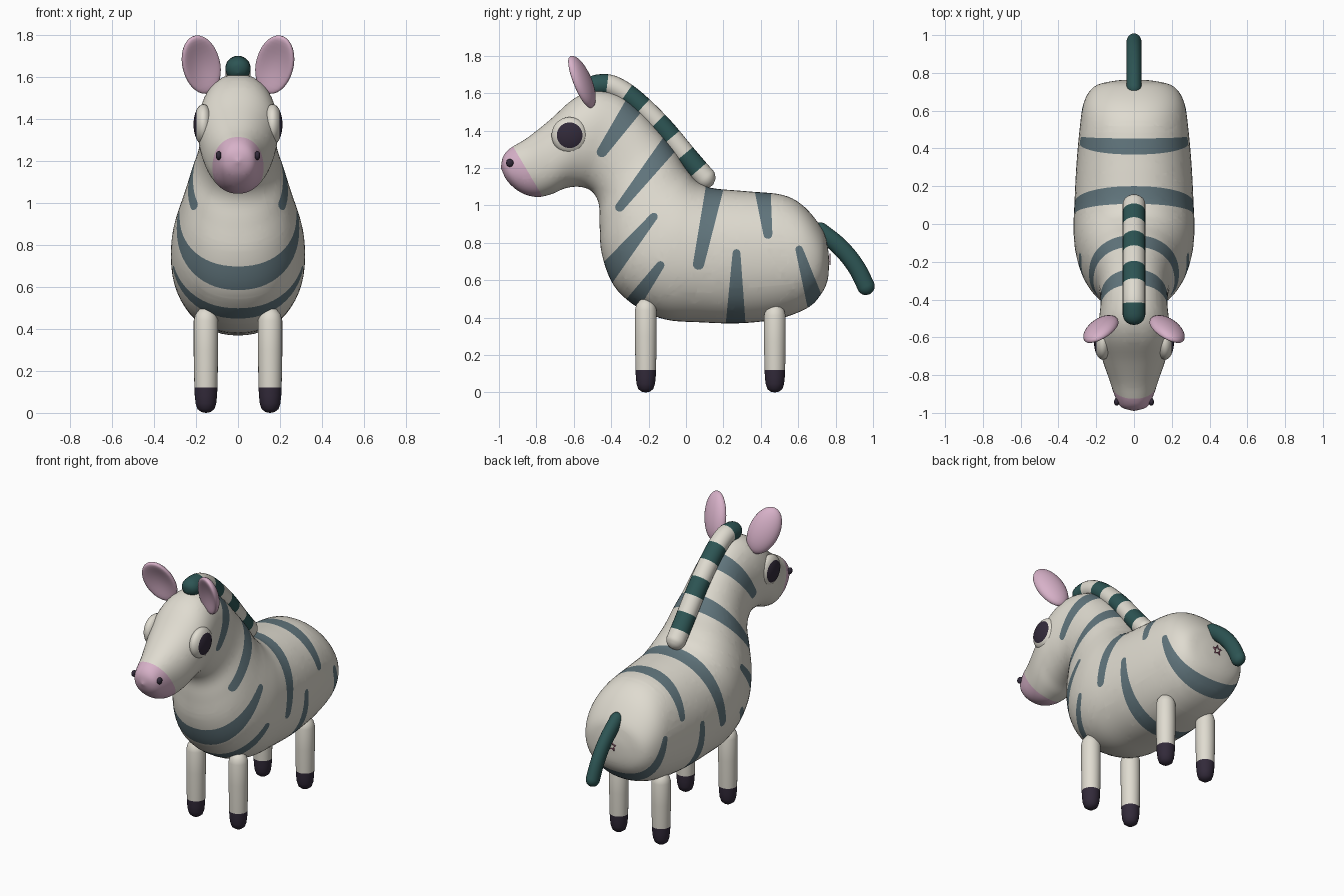
import bpy
import bmesh
import math
from mathutils import Vector

cube = bpy.data.objects.get("Cube")
if cube:
    bpy.data.objects.remove(cube, do_unlink=True)


def material(name, rgb):
    m = bpy.data.materials.new(name)
    m.use_nodes = True
    m.diffuse_color = (*rgb, 1)
    m.node_tree.nodes["Principled BSDF"].inputs["Base Color"].default_value = (*rgb, 1)
    return m


CREAM = material("cream", (0.74, 0.71, 0.63))
SLATE = material("slate blue", (0.12, 0.18, 0.205))
GREEN = material("dark green", (0.026, 0.09, 0.088))
PINK = material("pink", (0.68, 0.44, 0.58))
DARK = material("dark plum", (0.032, 0.023, 0.042))
ROSE = material("rose", (0.5, 0.17, 0.28))


def finish(bm, name, mats):
    bmesh.ops.recalc_face_normals(bm, faces=bm.faces[:])
    for f in bm.faces:
        f.smooth = True
    me = bpy.data.meshes.new(name)
    bm.to_mesh(me)
    bm.free()
    for m in mats:
        me.materials.append(m)
    ob = bpy.data.objects.new(name, me)
    bpy.context.collection.objects.link(ob)
    return ob


def spline(points, steps):
    """Catmull-Rom samples through points of any dimension."""
    pts = [Vector(p) for p in points]
    pts = [pts[0] * 2 - pts[1]] + pts + [pts[-1] * 2 - pts[-2]]
    out = []
    for a, b, c, d in zip(pts, pts[1:], pts[2:], pts[3:]):
        for i in range(steps):
            t = i / steps
            out.append((b * 2 + (c - a) * t + (a * 2 - b * 5 + c * 4 - d) * t ** 2
                        + (b * 3 - a - c * 3 + d) * t ** 3) / 2)
    return out + [pts[-2]]


def loft(rings, rule=lambda i: 0):
    """Skin closed rings; rule gives the material of each band."""
    bm = bmesh.new()
    rows = [[bm.verts.new(p) for p in ring] for ring in rings]
    n = len(rows[0])
    for i, (a, b) in enumerate(zip(rows, rows[1:])):
        for j in range(n):
            k = (j + 1) % n
            bm.faces.new((a[j], a[k], b[k], b[j])).material_index = rule(i)
    bm.faces.new(rows[0]).material_index = rule(0)
    bm.faces.new(rows[-1]).material_index = rule(len(rows) - 2)
    return bm


def angles(n):
    return [2 * math.pi * i / n for i in range(n)]


def paint(bm, poly, index):
    """Cut a convex side-on outline (y, z) through the mesh and colour it."""
    faces = bm.faces[:]
    mid = sum((Vector(p) for p in poly), Vector((0, 0))) / len(poly)
    for p, q in zip(poly, poly[1:] + poly[:1]):
        no = Vector((0, q[1] - p[1], p[0] - q[0])).normalized()
        co = Vector((0, p[0], p[1]))
        if (Vector((0, *mid)) - co).dot(no) > 0:
            no = -no
        geom = set(faces)
        for f in faces:
            geom.update(f.edges)
            geom.update(f.verts)
        res = bmesh.ops.bisect_plane(bm, geom=list(geom), dist=1e-4, plane_co=co, plane_no=no)
        faces = [f for f in res["geom"] if isinstance(f, bmesh.types.BMFace)
                 and (f.calc_center_median() - co).dot(no) < 0]
    for f in faces:
        f.material_index = index


def stripe(y0, z0, r0, y1, z1, r1):
    """Tapered capsule outline."""
    a = math.atan2(z1 - z0, y1 - y0)
    pts = []
    for y, z, r, start in ((y0, z0, r0, a + math.pi / 2), (y1, z1, r1, a - math.pi / 2)):
        for i in range(7):
            t = start + math.pi * i / 6
            pts.append((y + r * math.cos(t), z + r * math.sin(t)))
    return pts


# Body, neck and head: rings as top y, top z, bottom y, bottom z, half width
rings = [
    (.766, .70, .766, .698, .001), (.757, .78, .757, .60, .11), (.73, .87, .725, .53, .21),
    (.635, .99, .655, .455, .265), (.52, 1.055, .50, .395, .287), (.33, 1.075, .29, .37, .305),
    (.155, 1.09, .075, .375, .315), (.09, 1.11, -.11, .39, .32), (.05, 1.135, -.26, .455, .315),
    (.02, 1.17, -.385, .57, .295), (-.01, 1.21, -.45, .74, .265), (-.06, 1.29, -.462, .9, .23),
    (-.14, 1.39, -.465, 1.0, .195), (-.24, 1.5, -.49, 1.06, .18), (-.35, 1.585, -.53, 1.09, .178),
    (-.48, 1.615, -.585, 1.1, .188), (-.60, 1.57, -.65, 1.09, .188), (-.73, 1.455, -.72, 1.06, .165),
    (-.85, 1.36, -.80, 1.045, .13), (-.94, 1.305, -.885, 1.07, .10), (-.978, 1.26, -.955, 1.13, .068),
    (-.99, 1.201, -.99, 1.2, .001)]


def body_ring(r):
    top, low = Vector((0, r[0], r[1])), Vector((0, r[2], r[3]))
    out = []
    for a in angles(56):
        c, s = (math.copysign(abs(v) ** 0.92, v) for v in (math.cos(a), math.sin(a)))
        out.append((top + low) / 2 + (top - low) / 2 * s + Vector((r[4] * c, 0, 0)))
    return out


body = loft([body_ring(r) for r in spline(rings, 5)])
for s in ((-.26, 1.56, .055, -.45, 1.285, .028),   # upper neck
          (-.07, 1.35, .05, -.355, .99, .024),     # lower neck
          (-.5, .545, .064, -.172, .94, .021),     # chest
          (-.36, .37, .052, -.137, .68, .022),     # lower chest
          (.165, 1.15, .05, .067, .685, .03),      # shoulder
          (.265, .33, .056, .27, .745, .021),      # belly
          (.405, 1.12, .046, .438, .845, .024),    # back
          (.71, .42, .052, .605, .765, .02)):      # rump
    paint(body, stripe(*s), 1)
paint(body, [(-.984, 1.415), (-.70, .935), (-1.2, .9), (-1.2, 1.42)], 2)
finish(body, "body", [CREAM, SLATE, PINK])


def tube(name, path, rx, r, mats, bands, n=96):
    """Round-ended tube in the middle plane, with equal colour bands."""
    fine = [Vector((0, *p)) for p in spline(path, 40)]
    dist = [0]
    for a, b in zip(fine, fine[1:]):
        dist.append(dist[-1] + (b - a).length)
    rows, k = [], 0
    for i in range(n + 1):
        d = dist[-1] * i / n
        while k < len(fine) - 2 and dist[k + 1] < d:
            k += 1
        step = fine[k + 1] - fine[k]
        c = fine[k] + step * ((d - dist[k]) / step.length)
        up = Vector((0, -step.z, step.y)).normalized()
        e = min(d, dist[-1] - d, r)
        f = max(math.sqrt(max(r * r - (r - e) ** 2, 0)) / r, .01)
        rows.append([c + Vector((rx * f * math.cos(a), 0, 0)) + up * (r * f * math.sin(a))
                     for a in angles(24)])
    finish(loft(rows, lambda i: i * bands // n % 2), name, mats)


tube("mane", [(-.53, 1.62), (-.47, 1.642), (-.39, 1.635), (-.28, 1.565), (-.13, 1.42),
              (0, 1.265), (.1, 1.15), (.145, 1.11)], .06, .058, [GREEN, CREAM], 8)
tube("tail", [(.68, .89), (.815, .785), (.91, .67), (.982, .525)], .04, .047, [GREEN], 1)

# Legs with dark hooves
leg_profile = [(.001, 0), (.022, .004), (.04, .018), (.049, .045), (.053, .08), (.055, .12),
               (.058, .3), (.058, .44), (.05, .47), (.03, .495), (.001, .505)]
for side, x in (("left", .153), ("right", -.153)):
    for end, y, drop in (("front", -.215, 0), ("back", .475, .03)):
        rows = [[(x + r * math.cos(a), y + r * math.sin(a), z - (drop if z > .2 else 0))
                 for a in angles(28)] for r, z in leg_profile]
        finish(loft(rows, lambda i: int(i < 5)), end + "_leg_" + side, [CREAM, DARK])


def blob(name, shape, mats, rule=lambda c: 0):
    """Mirrored pair of shaped spheres."""
    for side, s in (("left", 1), ("right", -1)):
        bm = bmesh.new()
        bmesh.ops.create_uvsphere(bm, u_segments=32, v_segments=16, radius=1)
        for f in bm.faces:
            f.material_index = rule(f.calc_center_median())
        for v in bm.verts:
            p = shape(v.co.copy())
            v.co = (p.x * s, p.y, p.z)
        finish(bm, name + "_" + side, mats)


# Ears: flattened ovals with a dished front
EAR_Z = Vector((.08, -.125, .28)).normalized()
EAR_X = Vector((1, -.4, 0))
EAR_X = (EAR_X - EAR_Z * EAR_X.dot(EAR_Z)).normalized()
EAR_Y = EAR_Z.cross(EAR_X)


def ear(v):
    depth = v.y if v.y > 0 else v.y + 1.1 * v.y ** 2
    return Vector((.175, -.56, 1.66)) + EAR_X * v.x * .093 + EAR_Y * depth * .05 + EAR_Z * v.z * .152


blob("ear", ear, [PINK])

# Eyes with dark pupils, and nostrils
blob("eye", lambda v: Vector((.165 + .047 * v.z, -.622 + .097 * v.x, 1.375 + .097 * v.y)),
     [CREAM, DARK], lambda c: int(c.z > .71))
blob("nostril", lambda v: Vector((.092 + .014 * v.x, -.942 + .02 * v.y, 1.227 + .021 * v.z)), [DARK])

# Small star outline under the tail
star = bmesh.new()
loops = []
for scale, y in ((1, .766), (1, .772), (.72, .772), (.72, .766)):
    loops.append([star.verts.new((scale * r * math.sin(a), y, .71 + scale * r * math.cos(a)))
                  for a, r in zip(angles(10), (.034, .017) * 5)])
for a, b in zip(loops, loops[1:] + loops[:1]):
    for j in range(10):
        k = (j + 1) % 10
        star.faces.new((a[j], a[k], b[k], b[j]))
finish(star, "rump_star", [ROSE])
